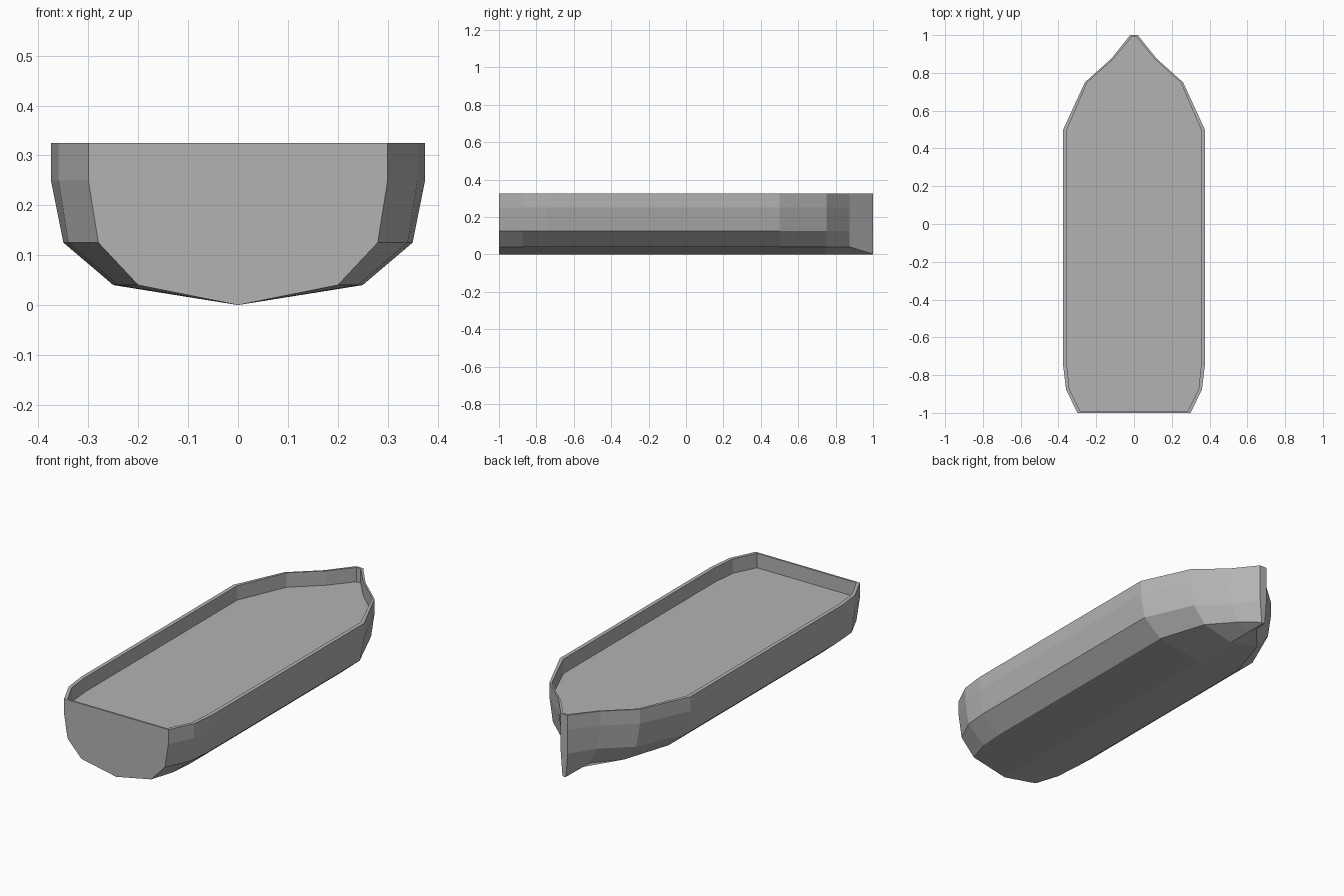
import bpy
import bmesh

cube = bpy.data.objects.get("Cube")
if cube:
    bpy.data.objects.remove(cube, do_unlink=True)

grey = bpy.data.materials.new("hull grey")
grey.use_nodes = True
colour = (0.45, 0.45, 0.45, 1)
grey.diffuse_color = colour
grey.node_tree.nodes["Principled BSDF"].inputs["Base Color"].default_value = colour

TOP, DECK = 0.325, 0.25
LEVELS = (0.04, 0.125, DECK, TOP)

# Stations from transom to stem: y, then half widths at each level
STATIONS = [
    (-1.0, (0.20, 0.28, 0.30, 0.30)),
    (-0.875, (0.24, 0.34, 0.36, 0.36)),
    (-0.75, (0.25, 0.35, 0.375, 0.375)),
    (0.5, (0.25, 0.35, 0.375, 0.375)),
    (0.75, (0.17, 0.24, 0.26, 0.26)),
    (0.875, (0.06, 0.10, 0.12, 0.12)),
    (1.0, (0.01, 0.02, 0.02, 0.02)),
]
# Inner edge of the bulwark: y and half width
INNER = [(-0.99, 0.285), (-0.875, 0.342), (-0.75, 0.355), (0.5, 0.355),
         (0.75, 0.247), (0.875, 0.108), (0.99, 0.012)]

bm = bmesh.new()


def strip(a, b):
    """Bridge two open rows of vertices with quads."""
    for i in range(len(a) - 1):
        bm.faces.new((a[i], a[i + 1], b[i + 1], b[i]))


def outline(pairs, z):
    """Closed loop of vertices, up the left side and back down the right."""
    left = [bm.verts.new((x, y, z)) for y, x in pairs]
    right = [bm.verts.new((-x, y, z)) for y, x in pairs]
    return left + right[::-1]


# Outer skin: a ring of chines at each station, keel in the middle
rows = []
for y, widths in STATIONS:
    heights = list(LEVELS)
    if y == 1.0:
        heights[0] = 0.002
    half = list(zip(widths, heights))
    points = [(-x, z) for x, z in reversed(half)] + [(0, 0)] + half
    rows.append([bm.verts.new((x, y, z)) for x, z in points])
for a, b in zip(rows, rows[1:]):
    strip(a, b)

# Flat transom and narrow stem
bm.faces.new(rows[0])
bm.faces.new(rows[-1])

# Rim, bulwark inside and deck
outer = [r[-1] for r in rows] + [r[0] for r in reversed(rows)]
rim = outline(INNER, TOP)
deck = outline(INNER, DECK)
strip(outer + outer[:1], rim + rim[:1])
strip(rim + rim[:1], deck + deck[:1])
bm.faces.new(deck)

bmesh.ops.recalc_face_normals(bm, faces=bm.faces)
mesh = bpy.data.meshes.new("boat_hull")
bm.to_mesh(mesh)
bm.free()
mesh.materials.append(grey)
hull = bpy.data.objects.new("boat_hull", mesh)
bpy.context.collection.objects.link(hull)
